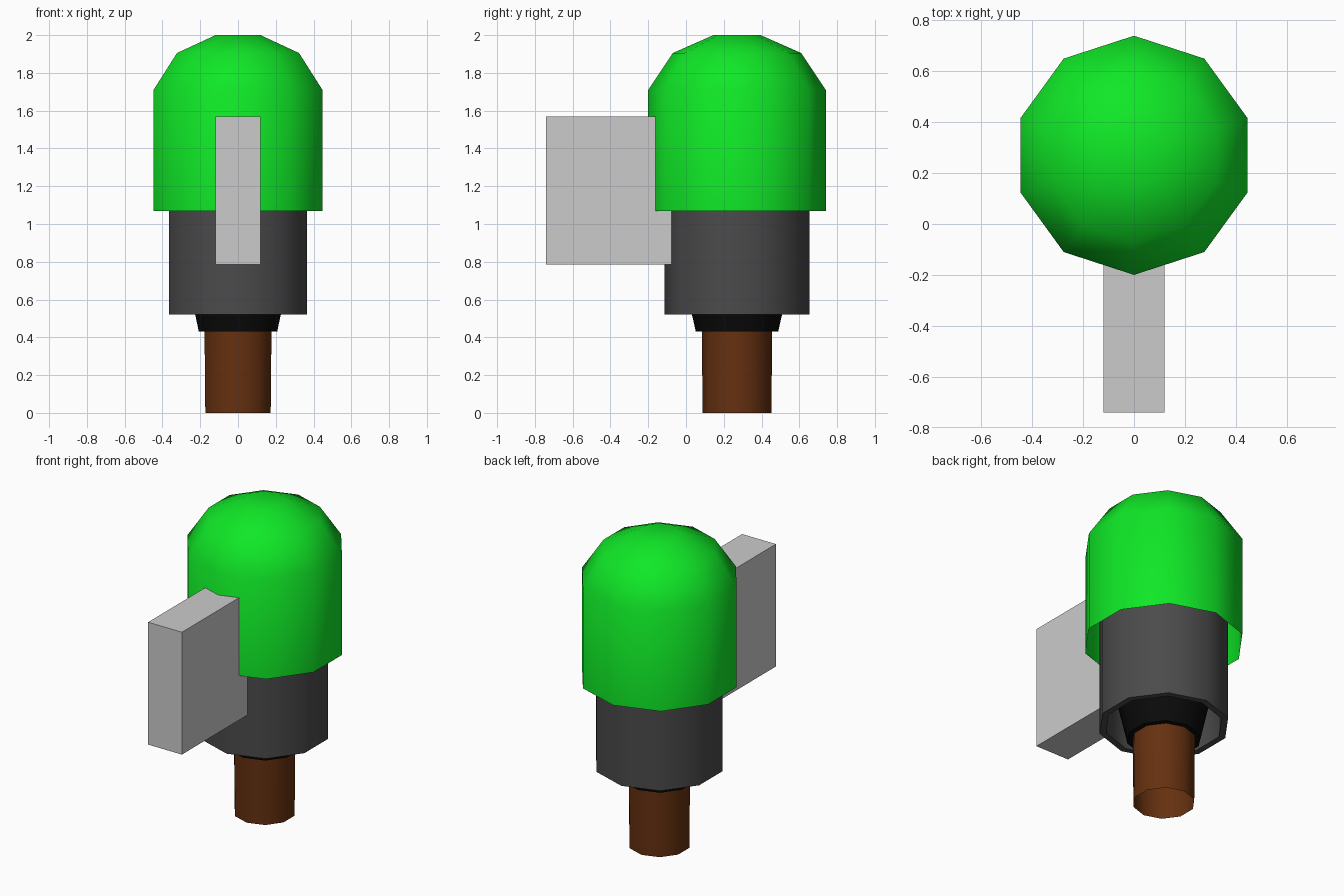
import bpy
import bmesh
from math import cos, sin, pi, radians

if "Cube" in bpy.data.objects:
    bpy.data.objects.remove(bpy.data.objects["Cube"])

SIDES = 10
AXIS_Y = 0.27


def paint(obj, name, rgb):
    mat = bpy.data.materials.new(name)
    mat.diffuse_color = (*rgb, 1)
    mat.use_nodes = True
    mat.node_tree.nodes["Principled BSDF"].inputs["Base Color"].default_value = mat.diffuse_color
    obj.data.materials.append(mat)


def lathe(name, profile, rgb, cap_top=True):
    """Revolve (radius, z) points around the trunk axis as a ten-sided shell."""
    bm = bmesh.new()
    rings = []
    for r, z in profile:
        angles = [pi / 2 + 2 * pi * k / SIDES for k in range(SIDES)]
        rings.append([bm.verts.new((r * cos(a), AXIS_Y + r * sin(a), z)) for a in angles])
    for lo, hi in zip(rings, rings[1:]):
        for k in range(SIDES):
            n = (k + 1) % SIDES
            bm.faces.new((lo[k], lo[n], hi[n], hi[k]))
    if cap_top:
        bm.faces.new(rings[-1])
    mesh = bpy.data.meshes.new(name)
    bm.to_mesh(mesh)
    bm.free()
    obj = bpy.data.objects.new(name, mesh)
    bpy.context.collection.objects.link(obj)
    paint(obj, name + "_paint", rgb)
    bpy.ops.object.select_all(action='DESELECT')
    obj.select_set(True)
    bpy.context.view_layer.objects.active = obj
    bpy.ops.object.shade_smooth_by_angle(angle=radians(50))
    return obj


# Brown stem, open at the bottom
lathe("stem", [(0.182, 0), (0.188, 0.6)], (0.13, 0.03, 0.005))

# Black flared collar between stem and sleeve
lathe("collar", [(0.185, 0.43), (0.218, 0.43), (0.29, 0.75)], (0.003, 0.003, 0.003))

# Dark hollow sleeve with a thin rim
lathe("sleeve", [(0.28, 0.75), (0.34, 0.75), (0.345, 0.52), (0.385, 0.52), (0.385, 1.4)],
      (0.07, 0.07, 0.07))

# Green domed cap, open underneath
lathe("dome_cap", [(0.47, 1.07), (0.47, 1.71), (0.34, 1.905), (0.125, 2.0)],
      (0.005, 0.8, 0.02))

# Grey slab standing out at the front
y0, y1, z0, z1 = -0.74, -0.04, 0.785, 1.57
bpy.ops.mesh.primitive_cube_add(size=1, location=(0, (y0 + y1) / 2, (z0 + z1) / 2))
slab = bpy.context.object
slab.name = "front_slab"
slab.scale = (0.24, y1 - y0, z1 - z0)
